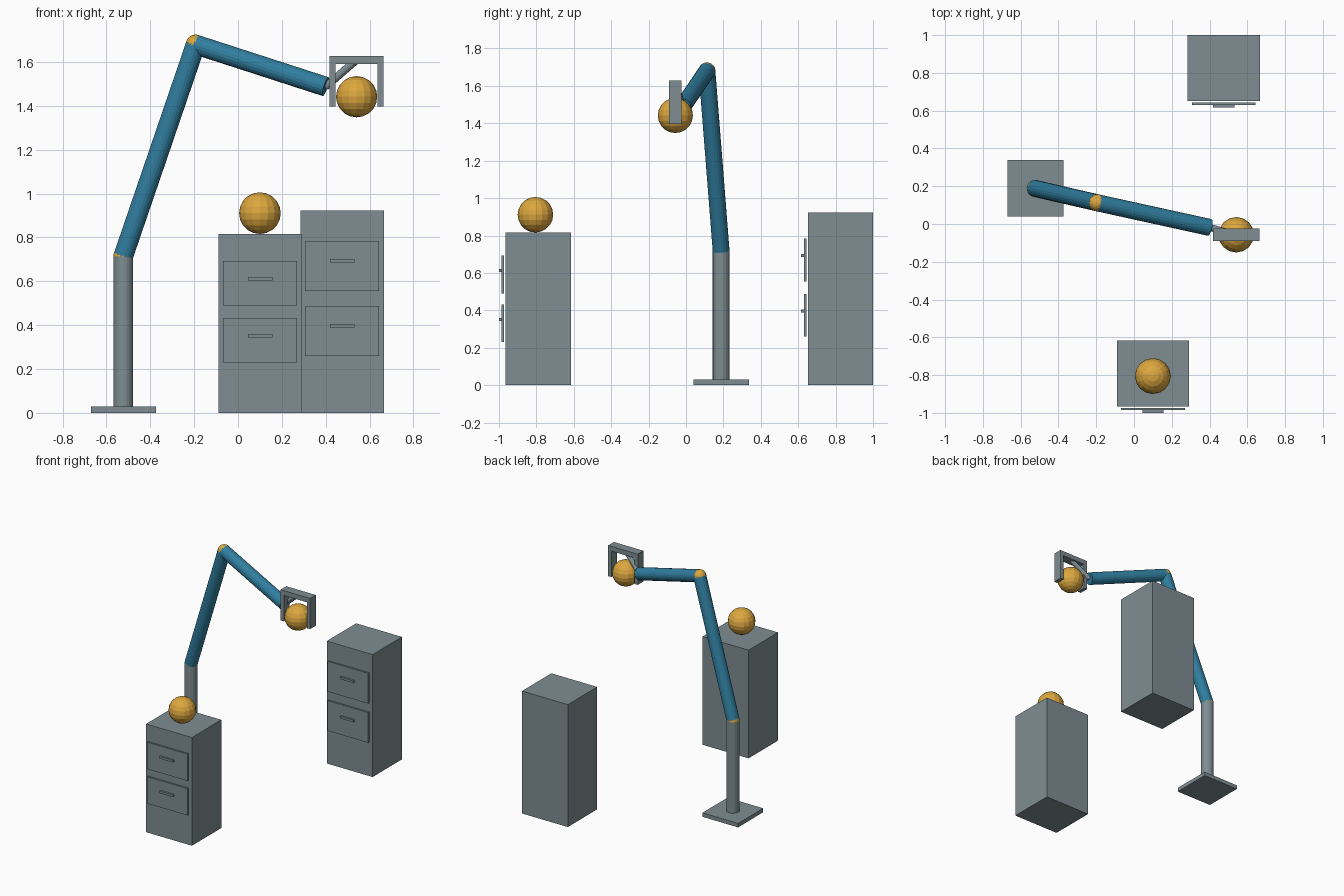
import bpy, bmesh
from mathutils import Vector

if "Cube" in bpy.data.objects:
    bpy.data.objects.remove(bpy.data.objects["Cube"])


def material(name, rgb):
    m = bpy.data.materials.new(name)
    m.diffuse_color = (*rgb, 1)
    m.use_nodes = True
    m.node_tree.nodes["Principled BSDF"].inputs["Base Color"].default_value = m.diffuse_color
    return m


GREY = material("steel_grey", (0.21, 0.27, 0.29))
BLUE = material("arm_blue", (0.03, 0.21, 0.35))
GOLD = material("ball_gold", (0.72, 0.39, 0.05))


def finish(name, bm, mat):
    mesh = bpy.data.meshes.new(name)
    bm.to_mesh(mesh)
    bm.free()
    mesh.materials.append(mat)
    ob = bpy.data.objects.new(name, mesh)
    bpy.context.collection.objects.link(ob)
    return ob


def box(name, lo, hi, mat=GREY):
    bm = bmesh.new()
    bmesh.ops.create_cube(bm, size=1)
    lo, hi = Vector(lo), Vector(hi)
    bmesh.ops.scale(bm, vec=hi - lo, verts=bm.verts)
    bmesh.ops.translate(bm, vec=(lo + hi) / 2, verts=bm.verts)
    return finish(name, bm, mat)


def rod(name, a, b, radius, mat, sides=20):
    a, b = Vector(a), Vector(b)
    bm = bmesh.new()
    bmesh.ops.create_cone(bm, cap_ends=True, segments=sides, radius1=radius,
                          radius2=radius, depth=(b - a).length)
    ob = finish(name, bm, mat)
    ob.location = (a + b) / 2
    ob.rotation_euler = (b - a).to_track_quat('Z', 'Y').to_euler()
    return ob


def ball(name, centre, radius, mat=GOLD, rings=10):
    bm = bmesh.new()
    bmesh.ops.create_uvsphere(bm, u_segments=16, v_segments=rings, radius=radius)
    ob = finish(name, bm, mat)
    ob.location = centre
    return ob


def cabinet(name, cx, front, height, drawers):
    """Body with floating drawer fronts; drawers = (bottom, top, handle centre)."""
    box(name + "_body", (cx - 0.191, front, 0), (cx + 0.191, front + 0.349, height))
    for i, (z0, z1, hz) in enumerate(drawers, 1):
        box(f"{name}_drawer_{i}", (cx - 0.169, front - 0.021, z0),
            (cx + 0.169, front - 0.008, z1))
        box(f"{name}_handle_{i}", (cx - 0.056, front - 0.035, hz - 0.008),
            (cx + 0.056, front - 0.021, hz + 0.008))


# Cabinets
cabinet("near_cabinet", 0.101, -0.965, 0.815,
        [(0.23, 0.432, 0.352), (0.49, 0.692, 0.612)])
cabinet("far_cabinet", 0.475, 0.651, 0.922,
        [(0.26, 0.487, 0.397), (0.555, 0.783, 0.693)])
ball("cabinet_ball", (0.10, -0.805, 0.911), 0.095)

# Robot arm
shoulder = (-0.523, 0.188, 0.715)
elbow = (-0.193, 0.112, 1.68)
wrist = (0.40, -0.018, 1.488)
box("base_plate", (-0.671, 0.04, 0), (-0.373, 0.338, 0.03))
rod("post", (shoulder[0], shoulder[1], 0.03), shoulder, 0.045, GREY)
rod("lower_arm", shoulder, elbow, 0.045, BLUE)
rod("upper_arm", elbow, wrist, 0.045, BLUE)
ball("shoulder_joint", shoulder, 0.0455)
ball("elbow_joint", elbow, 0.0455)

# Gripper holding a ball
gx, gy = 0.541, -0.057
rod("gripper_rod", wrist, (gx, gy, 1.61), 0.018, GREY, 12)
box("gripper_bar", (gx - 0.123, gy - 0.034, 1.592), (gx + 0.123, gy + 0.034, 1.628))
for side, name in ((-1, "left"), (1, "right")):
    xs = sorted((gx + side * 0.096, gx + side * 0.123))
    box(name + "_finger", (xs[0], gy - 0.034, 1.397), (xs[1], gy + 0.034, 1.592))
ball("held_ball", (gx, gy, 1.442), 0.094)
